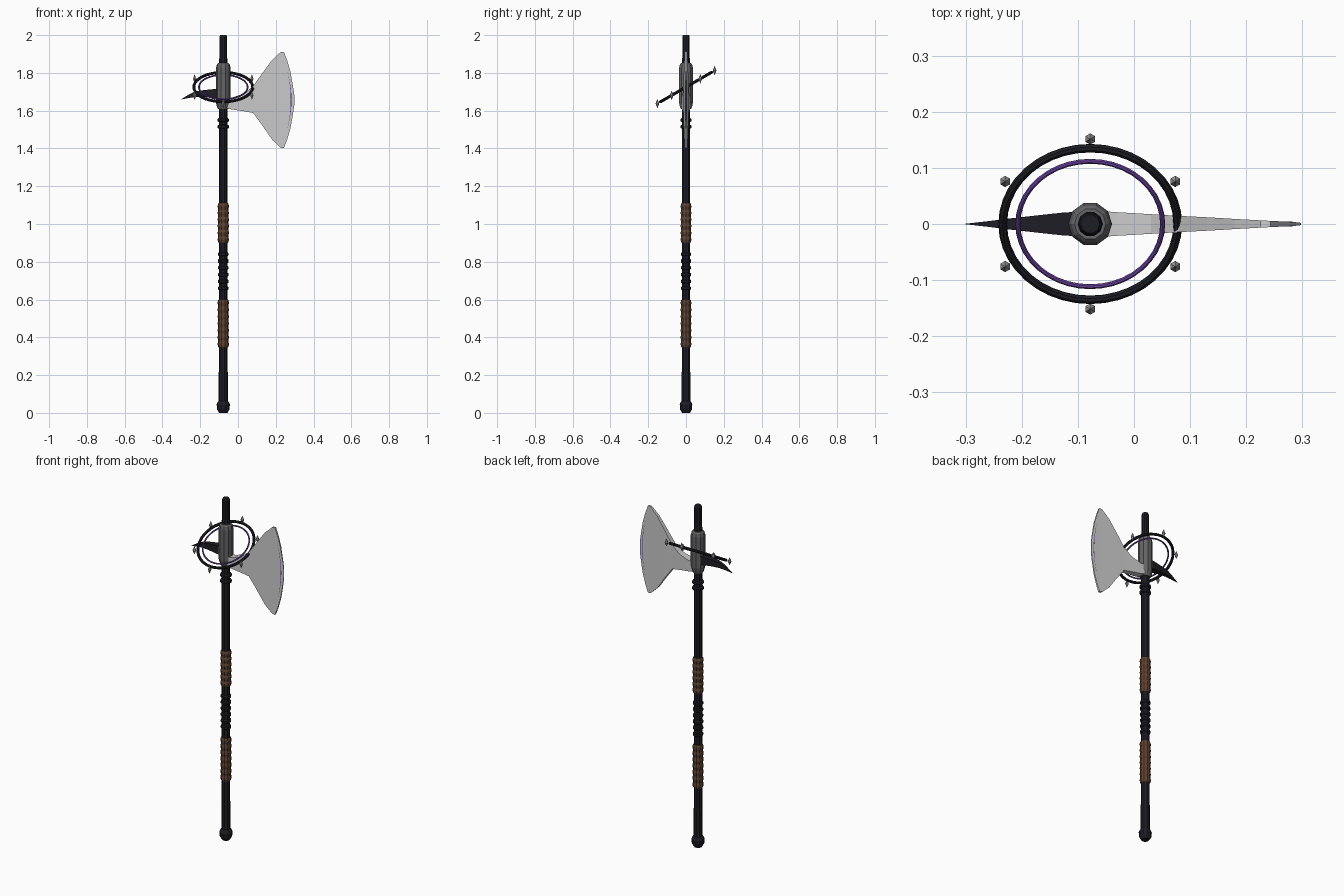
import bpy, bmesh, math
from mathutils import Vector, Matrix

if "Cube" in bpy.data.objects:
    bpy.data.objects.remove(bpy.data.objects["Cube"])

CX = -0.078            # shaft axis
RING_Z = 1.725         # centre of the tilted rings
TILT = math.radians(30)


def mat(name, c):
    m = bpy.data.materials.new(name)
    m.diffuse_color = (*c, 1)
    m.use_nodes = True
    m.node_tree.nodes["Principled BSDF"].inputs["Base Color"].default_value = m.diffuse_color
    return m


BLACK = mat("black_metal", (0.012, 0.012, 0.018))
LEATHER = mat("leather", (0.11, 0.055, 0.03))
STEEL = mat("dark_steel", (0.13, 0.13, 0.14))
BLADE = mat("blade_steel", (0.62, 0.62, 0.65))
PURPLE = mat("purple_glow", (0.16, 0.06, 0.38))
GEM = mat("gem_grey", (0.35, 0.35, 0.35))


def finish(name, bm, material):
    bmesh.ops.recalc_face_normals(bm, faces=bm.faces)
    me = bpy.data.meshes.new(name)
    bm.to_mesh(me)
    bm.free()
    ob = bpy.data.objects.new(name, me)
    bpy.context.collection.objects.link(ob)
    me.materials.append(material)
    return ob


def bridge(bm, loops):
    for a, b in zip(loops, loops[1:]):
        n = len(a)
        for i in range(n):
            bm.faces.new((a[i], a[(i + 1) % n], b[(i + 1) % n], b[i]))
    bm.faces.new(loops[0])
    bm.faces.new(loops[-1])


def lathe(name, profile, material, sides=10):
    """Turn (radius, z) points around the shaft axis."""
    bm = bmesh.new()
    loops = []
    for r, z in profile:
        loops.append([bm.verts.new((CX + r * math.cos(2 * math.pi * i / sides),
                                    r * math.sin(2 * math.pi * i / sides), z))
                      for i in range(sides)])
    bridge(bm, loops)
    return finish(name, bm, material)


def loft(name, stations, material):
    """Rectangular sections: (x, top z, bottom z, half thickness)."""
    bm = bmesh.new()
    loops = [[bm.verts.new(p) for p in ((x, -t, b), (x, t, b), (x, t, h), (x, -t, h))]
             for x, h, b, t in stations]
    bridge(bm, loops)
    return finish(name, bm, material)


def wrap(name, z0, z1, bumps):
    """Leather grip with shallow ripples."""
    prof = [(0.024, z0)]
    step = (z1 - z0) / bumps
    for i in range(bumps):
        z = z0 + i * step
        prof += [(0.027, z + 0.12 * step), (0.0295, z + 0.4 * step),
                 (0.0295, z + 0.65 * step), (0.027, z + 0.92 * step)]
    prof.append((0.024, z1))
    return lathe(name, prof, LEATHER)


# Shaft and pommel
lathe("shaft", [(0.024, 0.03), (0.024, 0.215), (0.0225, 0.225), (0.0225, 1.87),
                (0.0205, 1.88), (0.0205, 1.99), (0.017, 2.0)], BLACK)
lathe("pommel", [(0.022, 0.0), (0.033, 0.018), (0.035, 0.045), (0.03, 0.058),
                 (0.024, 0.063)], BLACK)

# Leather grips
wrap("lower_grip", 0.345, 0.60, 7)
wrap("upper_grip", 0.90, 1.11, 6)

# Bands between the grips and below the head
for i, z in enumerate([0.66 + 0.036 * k for k in range(6)] + [1.515, 1.55]):
    r = 0.028 if i < 6 else 0.031
    lathe(f"shaft_band_{i + 1}", [(0.022, z - 0.011), (r, z - 0.006),
                                  (r, z + 0.006), (0.022, z + 0.011)], BLACK)

# Head socket
lathe("head_socket", [(0.028, 1.608), (0.034, 1.622), (0.039, 1.645), (0.039, 1.825),
                      (0.034, 1.845), (0.028, 1.852)], STEEL)

# Axe blade
loft("axe_blade", [(-0.065, 1.668, 1.615, 0.0235), (-0.03, 1.67, 1.606, 0.021),
                   (0.03, 1.69, 1.597, 0.0175), (0.08, 1.73, 1.588, 0.0145),
                   (0.13, 1.80, 1.52, 0.012), (0.18, 1.868, 1.447, 0.009),
                   (0.225, 1.91, 1.405, 0.0065), (0.243, 1.912, 1.402, 0.0055),
                   (0.26, 1.867, 1.446, 0.0048), (0.277, 1.81, 1.503, 0.004),
                   (0.29, 1.735, 1.575, 0.003), (0.298, 1.685, 1.63, 0.002)], BLADE)

# Glowing line set into the cutting edge
curve = bpy.data.curves.new("edge_line", 'CURVE')
curve.dimensions = '3D'
curve.bevel_depth = 0.0048
curve.bevel_resolution = 1
curve.use_fill_caps = True
sp = curve.splines.new('POLY')
N = 16
sp.points.add(N)
for i in range(N + 1):
    t = 2 * i / N - 1
    sp.points[i].co = (0.281 - 0.053 * t * t, 0, 1.657 + 0.252 * t, 1)
curve.materials.append(PURPLE)
bpy.context.collection.objects.link(bpy.data.objects.new("edge_line", curve))

# Back spike
loft("back_spike", [(-0.085, 1.718, 1.665, 0.023), (-0.13, 1.714, 1.668, 0.02),
                    (-0.18, 1.709, 1.672, 0.0145), (-0.225, 1.702, 1.672, 0.0095),
                    (-0.26, 1.686, 1.667, 0.005), (-0.30, 1.661, 1.659, 0.0005)], BLACK)

# Tilted rings
for name, major, minor, m in (("outer_ring", 0.156, 0.0078, BLACK),
                              ("inner_ring", 0.129, 0.0045, PURPLE)):
    bpy.ops.mesh.primitive_torus_add(major_segments=40, minor_segments=8, major_radius=major,
                                     minor_radius=minor, location=(CX, 0, RING_Z),
                                     rotation=(TILT, 0, 0))
    ring = bpy.context.object
    ring.name = name
    ring.data.materials.append(m)

# Upright gems around the outer ring
tilt = Matrix.Rotation(TILT, 3, 'X')
for i in range(6):
    a = math.radians(30 + 60 * i)
    c = Vector((CX, 0, RING_Z)) + tilt @ Vector((math.cos(a), math.sin(a), 0)) * 0.175
    bm = bmesh.new()
    rim = [bm.verts.new(c + Vector((math.cos(b), math.sin(b), 0)) * 0.01)
           for b in (math.radians(30 + 60 * k) for k in range(6))]
    for s in (-1, 1):
        tip = bm.verts.new(c + Vector((0, 0, 0.025 * s)))
        for k in range(6):
            bm.faces.new((rim[k], rim[(k + 1) % 6], tip))
    finish(f"gem_{i + 1}", bm, GEM)
